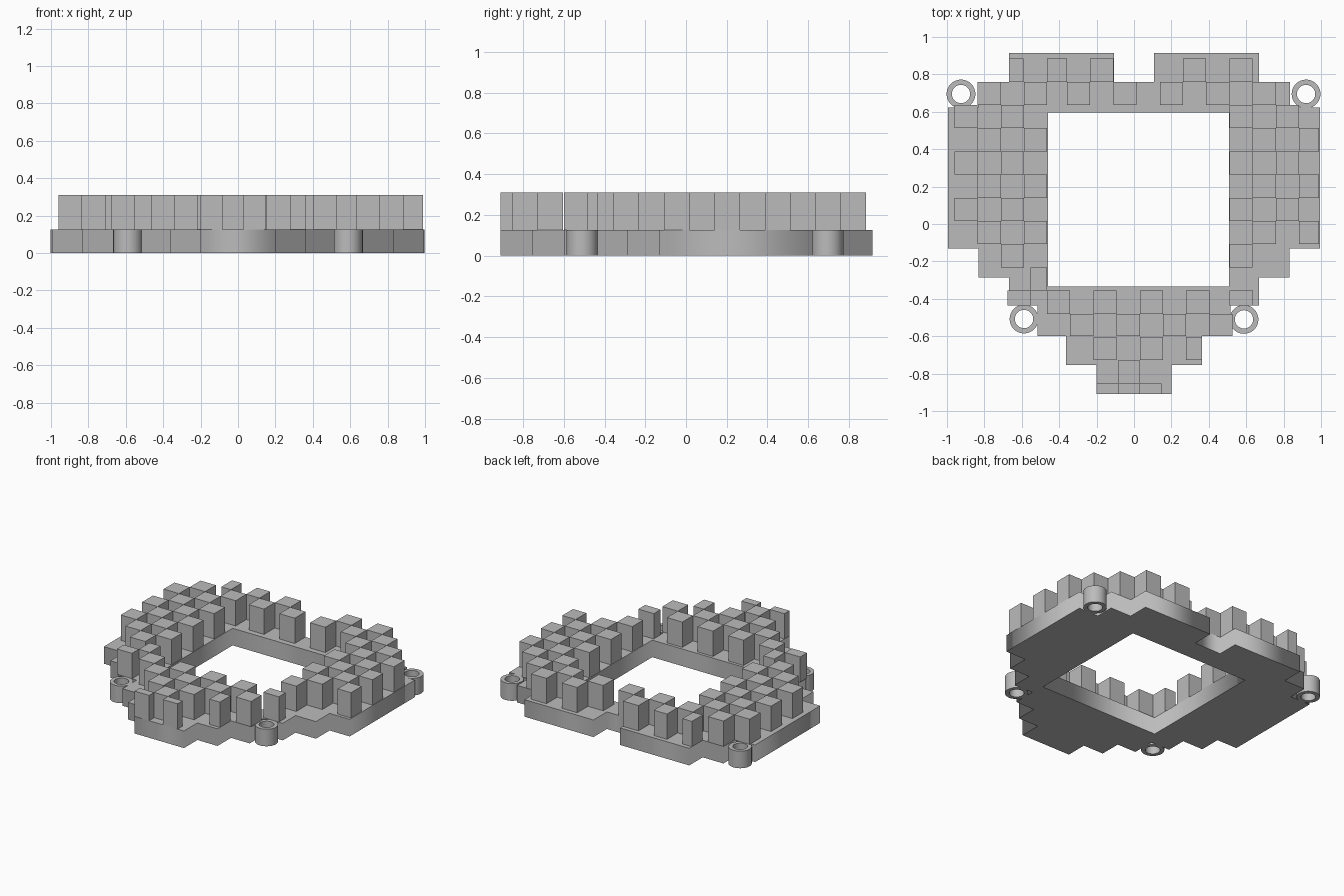
import bpy
import bmesh
from math import cos, sin, tau

cube = bpy.data.objects.get("Cube")
if cube:
    bpy.data.objects.remove(cube, do_unlink=True)

PLATE = 0.125   # plate thickness
TOP = 0.31      # top of the pegs
CELL = 0.124    # checker pitch

grey = bpy.data.materials.new("mid_grey")
grey.use_nodes = True
grey.diffuse_color = (0.5, 0.5, 0.5, 1)
grey.node_tree.nodes["Principled BSDF"].inputs["Base Color"].default_value = (0.5, 0.5, 0.5, 1)


def slab(name, loops, height):
    """Extrude a filled outline; the second loop is a hole."""
    curve = bpy.data.curves.new(name, "CURVE")
    curve.dimensions = "2D"
    curve.fill_mode = "BOTH"
    curve.extrude = height / 2
    for loop in loops:
        spline = curve.splines.new("POLY")
        spline.points.add(len(loop) - 1)
        for point, (x, y) in zip(spline.points, loop):
            point.co = (x, y, 0, 1)
        spline.use_cyclic_u = True
    obj = bpy.data.objects.new(name, curve)
    bpy.context.collection.objects.link(obj)
    obj.location.z = height / 2
    bpy.ops.object.select_all(action="DESELECT")
    obj.select_set(True)
    bpy.context.view_layer.objects.active = obj
    bpy.ops.object.convert(target="MESH")
    obj = bpy.context.object
    obj.data.materials.clear()
    obj.data.materials.append(grey)
    return obj


def circle(cx, cy, r, n=40):
    return [(cx + r * cos(tau * i / n), cy + r * sin(tau * i / n)) for i in range(n)]


# Stepped base plate with a square window
right_side = [(0.2, -0.91), (0.2, -0.755), (0.363, -0.755), (0.363, -0.6),
              (0.515, -0.6), (0.515, -0.435), (0.667, -0.435), (0.667, -0.287),
              (0.832, -0.287), (0.832, -0.13), (0.995, -0.13), (0.995, 0.622),
              (0.835, 0.622), (0.835, 0.76), (0.667, 0.76), (0.667, 0.915),
              (0.108, 0.915), (0.108, 0.76)]
outline = right_side + [(-x, y) for x, y in reversed(right_side)]
window = [(-0.46, -0.335), (-0.46, 0.595), (0.508, 0.595), (0.508, -0.335)]
slab("base_plate", [outline, window], PLATE)

# Round mounting eyelets
for name, x, y in (("back_right", -0.925, 0.695), ("back_left", 0.92, 0.695),
                   ("front_right", -0.588, -0.508), ("front_left", 0.588, -0.51)):
    slab(name + "_eyelet", [circle(x, y, 0.077), circle(x, y, 0.049)], PLATE)
    bpy.ops.object.shade_smooth_by_angle()


def pegs(name, boxes):
    """One object of square pegs from (x0, x1, y0, y1) footprints."""
    bm = bmesh.new()
    for x0, x1, y0, y1 in boxes:
        cube = bmesh.ops.create_cube(bm, size=1)
        for v in cube["verts"]:
            v.co = (x1 if v.co.x > 0 else x0,
                    y1 if v.co.y > 0 else y0,
                    TOP if v.co.z > 0 else PLATE)
    mesh = bpy.data.meshes.new(name)
    bm.to_mesh(mesh)
    bm.free()
    mesh.materials.append(grey)
    bpy.context.collection.objects.link(bpy.data.objects.new(name, mesh))


def row_y(row):
    """Front and back edge of a row, counted from the back."""
    back = 0.884 - CELL * row
    return back - CELL, back


# Side banks: (column, first row, last row), every second row filled
right = []
for col, first, last in ((0, 2, 6), (1, 1, 7), (2, 2, 8), (3, 1, 7)):
    x = -0.96 + CELL * col
    right += [(x, x + CELL, *row_y(r)) for r in range(first, last + 1, 2)]
right += [(-0.553, -0.465, *row_y(9)), (-0.675, -0.553, -0.435, row_y(10)[1]),
          (-0.667, -0.59, *row_y(0))]
pegs("right_pegs", right)

left = []
for col, first, last in ((0, 0, 8), (1, 1, 7), (2, 2, 6), (3, 3, 7)):
    x = 0.51 + CELL * col
    left += [(x, min(x + CELL, 0.99), *row_y(r)) for r in range(first, last + 1, 2)]
left.append((0.51, 0.635, -0.435, row_y(10)[1]))
pegs("left_pegs", left)

# Back bank, two staggered rows with a gap in the outer one
back = []
for k in range(1, 9):
    x = 0.51 - CELL * k
    if k != 4:
        back.append((max(x, -0.465), x + CELL, *row_y((k + 0) % 2)))
pegs("back_pegs", back)

# Front bank, tapering toward the tip
front = []
for row, columns in ((10, (0, 2, 4, 6)), (11, (1, 3, 5, 7)), (12, (2, 4, 6))):
    for col in columns:
        x = -0.465 + CELL * col
        x1 = 0.363 if (row, col) == (12, 6) else x + CELL
        y0, y1 = row_y(row)
        front.append((x, x1, max(y0, -0.6) if row == 11 else y0, y1))
front.append((-0.083, 0.03, *row_y(13)))
for x in (-0.2, 0.03):
    front.append((x, x + 0.118, -0.91, row_y(14)[1]))
pegs("front_pegs", front)
